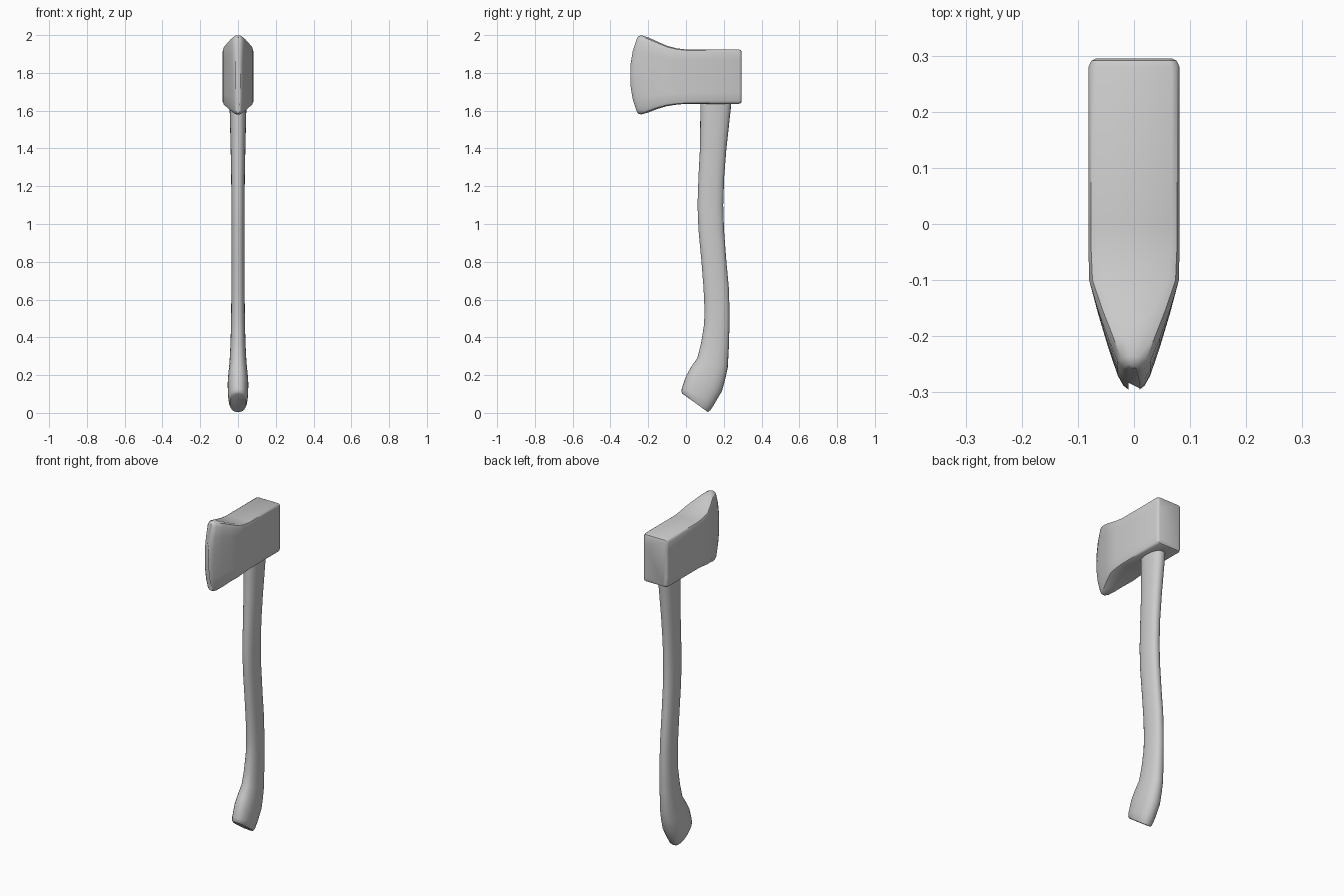
import bpy, bmesh, math
from mathutils import Vector

cube = bpy.data.objects.get("Cube")
if cube:
    bpy.data.objects.remove(cube, do_unlink=True)

grey = bpy.data.materials.new("plain_grey")
grey.use_nodes = True
grey.diffuse_color = (0.6, 0.6, 0.6, 1)
grey.node_tree.nodes["Principled BSDF"].inputs["Base Color"].default_value = (0.6, 0.6, 0.6, 1)


def loft(name, rings, angle):
    """Skin a list of equal point rings, cap both ends and smooth."""
    bm = bmesh.new()
    loops = [[bm.verts.new(p) for p in ring] for ring in rings]
    n = len(loops[0])
    for a, b in zip(loops, loops[1:]):
        for i in range(n):
            j = (i + 1) % n
            bm.faces.new((a[i], a[j], b[j], b[i]))
    bm.faces.new(loops[0])
    bm.faces.new(loops[-1])
    bmesh.ops.recalc_face_normals(bm, faces=bm.faces)
    mesh = bpy.data.meshes.new(name)
    bm.to_mesh(mesh)
    bm.free()
    obj = bpy.data.objects.new(name, mesh)
    mesh.materials.append(grey)
    bpy.context.collection.objects.link(obj)
    bpy.ops.object.select_all(action='DESELECT')
    obj.select_set(True)
    bpy.context.view_layer.objects.active = obj
    bpy.ops.object.shade_smooth_by_angle(angle=math.radians(angle))
    return obj


def head_ring(y, w, low, high, cx, cz, bend):
    """Chamfered rectangle whose top and bottom sweep back by bend."""
    side = [(w - cx, low), (w - cx * 0.3, low + cz * 0.3), (w, low + cz)]
    span = high - low - 2 * cz
    side += [(w, low + cz + span * k / 6) for k in range(1, 6)]
    side += [(w, high - cz), (w - cx * 0.3, high - cz * 0.3), (w - cx, high)]
    outline = side + [(-x, z) for x, z in reversed(side)]
    mid, half = (low + high) / 2, (high - low) / 2
    return [Vector((x, y + bend * abs((z - mid) / half) ** 2.4, z)) for x, z in outline]


# Axe head: y, half width, bottom, top, chamfer across, chamfer up, sweep
head = [
    (0.295, 0.068, 1.65, 1.91, 0.012, 0.012, 0),
    (0.291, 0.076, 1.64, 1.92, 0.013, 0.014, 0),
    (0.28, 0.081, 1.636, 1.924, 0.014, 0.015, 0),
    (0.0, 0.081, 1.636, 1.924, 0.014, 0.015, 0),
    (-0.05, 0.081, 1.632, 1.93, 0.016, 0.016, 0),
    (-0.1, 0.08, 1.624, 1.943, 0.02, 0.02, 0),
    (-0.16, 0.064, 1.609, 1.966, 0.026, 0.024, 0.008),
    (-0.22, 0.046, 1.591, 1.987, 0.028, 0.026, 0.022),
    (-0.27, 0.029, 1.58, 1.999, 0.021, 0.026, 0.034),
    (-0.288, 0.019, 1.583, 1.995, 0.014, 0.02, 0.038),
    (-0.295, 0.01, 1.588, 1.988, 0.007, 0.012, 0.038),
]
loft("axe_head", [head_ring(*s) for s in head], 40)


def handle_ring(fy, fz, by, bz, w, sides=24):
    """Slightly squared oval spanning a front point and a back point."""
    front, back = Vector((0, fy, fz)), Vector((0, by, bz))
    mid, half = (front + back) / 2, (back - front) / 2
    ring = []
    for i in range(sides):
        a = 2 * math.pi * i / sides
        c, s = [math.copysign(abs(v) ** 0.88, v) for v in (math.cos(a), math.sin(a))]
        ring.append(mid + half * c + Vector((w * s, 0, 0)))
    return ring


# Handle: front y, front z, back y, back z, half width
handle = [
    (0.076, 1.7, 0.245, 1.7, 0.046),
    (0.076, 1.6, 0.236, 1.6, 0.044),
    (0.074, 1.4, 0.214, 1.4, 0.039),
    (0.066, 1.25, 0.202, 1.25, 0.036),
    (0.061, 1.1, 0.197, 1.1, 0.035),
    (0.066, 0.97, 0.201, 0.97, 0.035),
    (0.082, 0.8, 0.214, 0.8, 0.035),
    (0.093, 0.66, 0.227, 0.66, 0.035),
    (0.098, 0.55, 0.23, 0.55, 0.036),
    (0.096, 0.47, 0.23, 0.46, 0.037),
    (0.08, 0.37, 0.227, 0.35, 0.04),
    (0.06, 0.29, 0.221, 0.24, 0.045),
    (0.025, 0.24, 0.207, 0.175, 0.051),
    (0.0, 0.195, 0.19, 0.115, 0.055),
    (-0.022, 0.13, 0.152, 0.05, 0.053),
    (-0.025, 0.112, 0.13, 0.015, 0.049),
    (-0.018, 0.101, 0.116, 0.004, 0.043),
]
loft("handle", [handle_ring(*s) for s in handle], 50)
